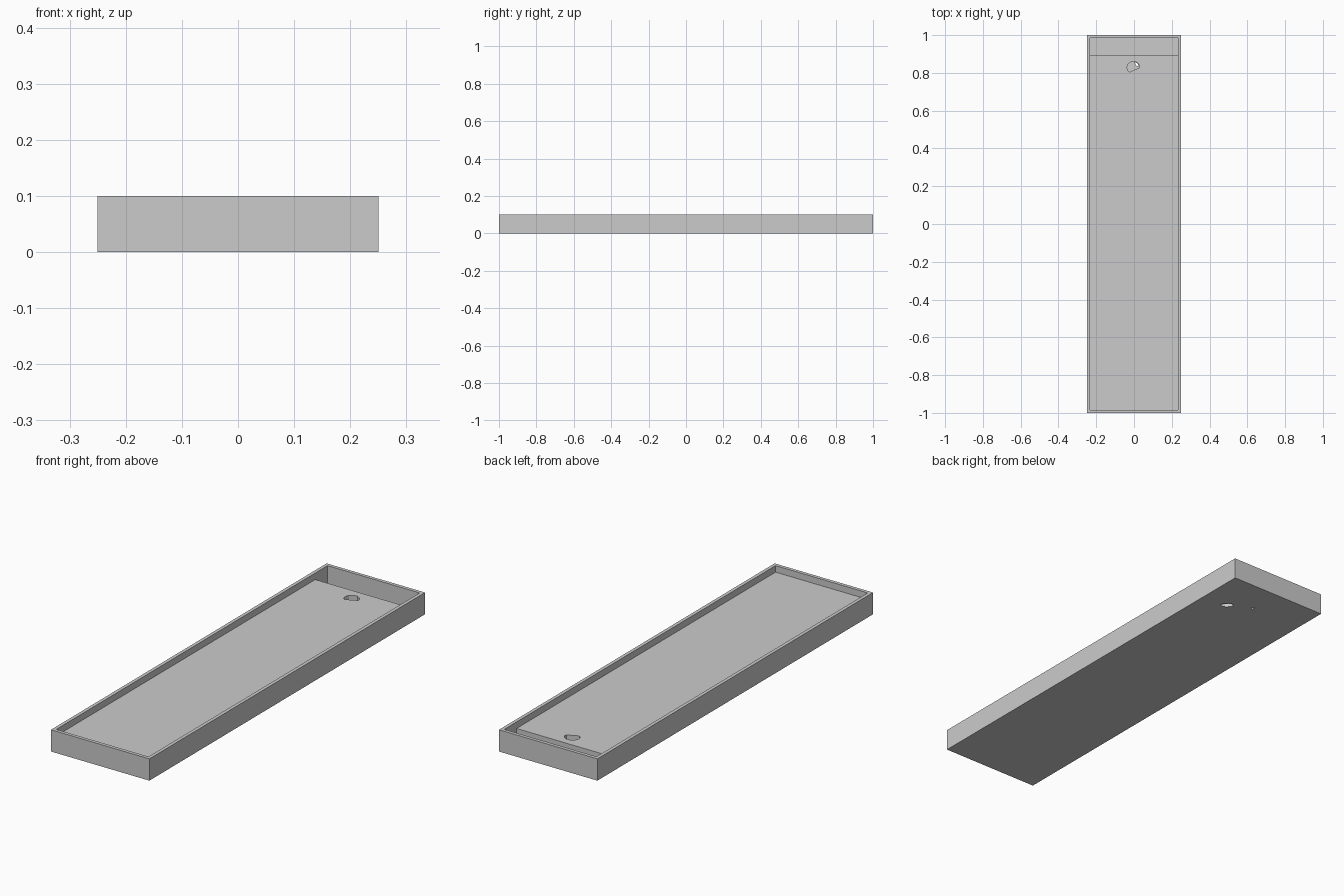
import bpy, bmesh

if "Cube" in bpy.data.objects:
    bpy.data.objects.remove(bpy.data.objects["Cube"])

def prism(name, pts, z0, z1):
    """Extrude a flat outline from z0 up to z1."""
    bm = bmesh.new()
    face = bm.faces.new([bm.verts.new((x, y, z0)) for x, y in pts])
    ext = bmesh.ops.extrude_face_region(bm, geom=[face])
    for v in ext["geom"]:
        if isinstance(v, bmesh.types.BMVert):
            v.co.z = z1
    bmesh.ops.recalc_face_normals(bm, faces=bm.faces)
    mesh = bpy.data.meshes.new(name)
    bm.to_mesh(mesh)
    bm.free()
    ob = bpy.data.objects.new(name, mesh)
    bpy.context.collection.objects.link(ob)
    return ob

def rect(x, y0, y1):
    return [(-x, y0), (x, y0), (x, y1), (-x, y1)]

def cut(ob, cutter):
    """Subtract the cutter, bake the result and drop the cutter."""
    cutter.hide_render = True
    mod = ob.modifiers.new("cut", 'BOOLEAN')
    mod.operation = 'DIFFERENCE'
    mod.solver = 'EXACT'
    mod.object = cutter
    bpy.context.view_layer.objects.active = ob
    bpy.ops.object.modifier_apply(modifier=mod.name)
    bpy.data.objects.remove(cutter)

FLOOR, DECK, RIM, WALL = 0.01, 0.07, 0.10, 0.016

# Open tray with thin walls
tray = prism("tray", rect(0.25, -1, 1), 0, RIM)
cut(tray, prism("tray_cavity", rect(0.25 - WALL, -1 + WALL, 1 - WALL), FLOOR, 0.2))

# Raised deck, leaving a slot at the back
deck = prism("deck", rect(0.25 - WALL, -1 + WALL, 0.895), FLOOR, DECK)

# Finger hole in the deck, cut off along a diagonal
hole = [(-0.022, 0.805), (0.028, 0.828), (0.03, 0.838), (0.02, 0.852),
        (0.005, 0.861), (-0.015, 0.859), (-0.03, 0.848), (-0.037, 0.83), (-0.033, 0.812)]
cut(deck, prism("deck_hole", hole, 0.0, 0.2))

# Small slit in the floor below the finger hole
slit = [(0.003, 0.855), (0.013, 0.838), (0.024, 0.832), (0.022, 0.844), (0.013, 0.853)]
cut(tray, prism("floor_slit", slit, -0.05, 0.05))

# Second opening under the deck, reaching into its underside
pocket = [(0.095, 0.805), (0.1, 0.79), (0.118, 0.773), (0.138, 0.768),
          (0.146, 0.776), (0.14, 0.79), (0.125, 0.803), (0.108, 0.811)]
cut(tray, prism("floor_pocket", pocket, -0.05, 0.05))
cut(deck, prism("deck_pocket", pocket, -0.05, 0.05))
